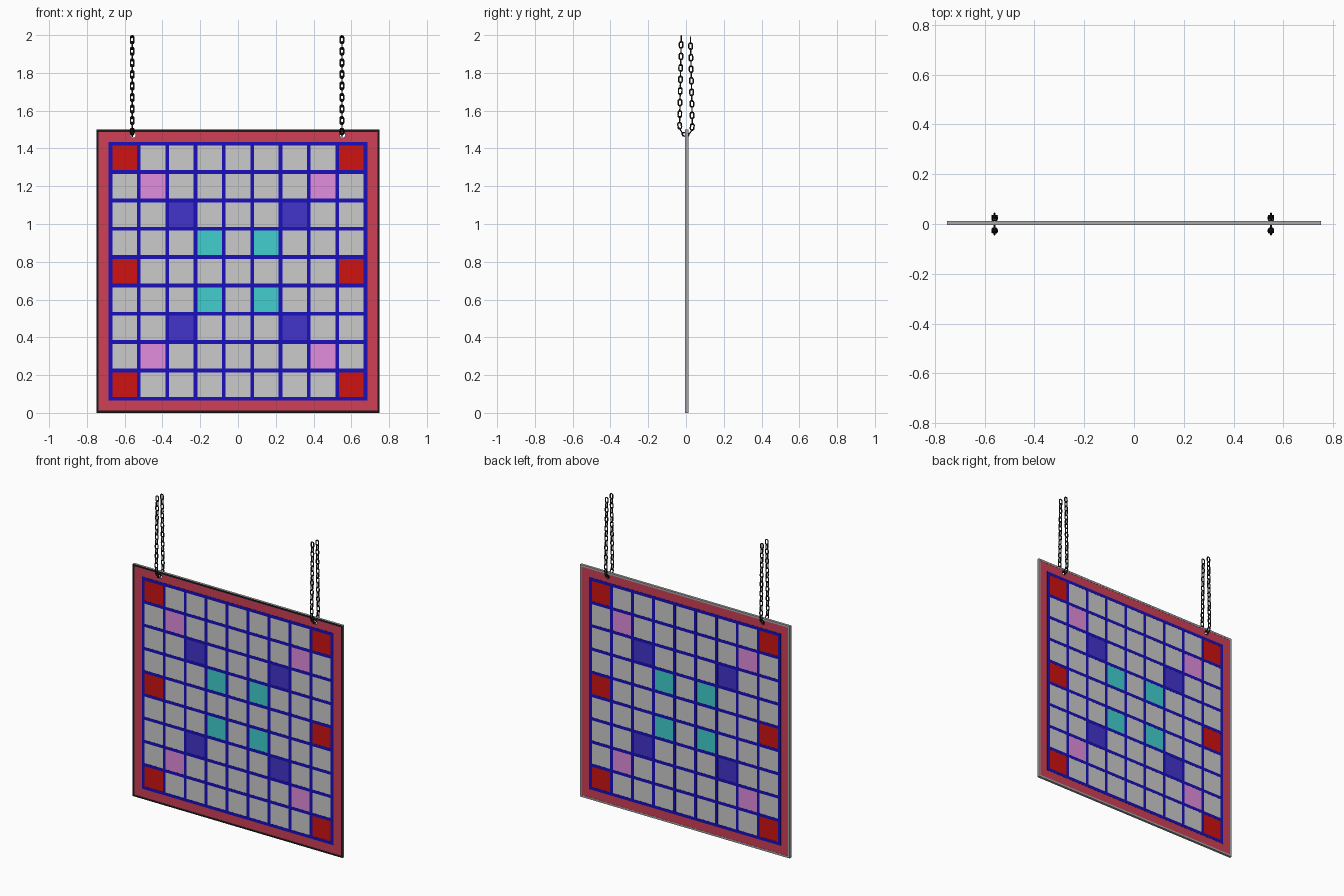
import bpy, bmesh, math
from mathutils import Vector, Matrix

if "Cube" in bpy.data.objects:
    bpy.data.objects.remove(bpy.data.objects["Cube"])

BY = 0.004      # board mid-plane
CZ = 0.75       # board centre height
PITCH = 0.15    # tile spacing


def mat(name, rgb):
    m = bpy.data.materials.new(name)
    m.diffuse_color = (*rgb, 1)
    m.use_nodes = True
    m.node_tree.nodes["Principled BSDF"].inputs["Base Color"].default_value = m.diffuse_color
    return m


RED = mat("red", (0.62, 0.006, 0.006))
PINK = mat("pink", (0.75, 0.27, 0.72))
INDIGO = mat("indigo", (0.055, 0.033, 0.6))
TEAL = mat("teal", (0.055, 0.62, 0.62))
BORDER = mat("border_red", (0.62, 0.05, 0.09))
LINE = mat("line_blue", (0.01, 0.005, 0.5))
BLACK = mat("black", (0.01, 0.01, 0.01))
CHAIN = mat("dark_metal", (0.015, 0.017, 0.017))


def new_object(name, bm, *mats):
    me = bpy.data.meshes.new(name)
    bm.to_mesh(me)
    bm.free()
    ob = bpy.data.objects.new(name, me)
    bpy.context.collection.objects.link(ob)
    for m in mats:
        me.materials.append(m)
    return ob


def add_box(bm, x, z, w, d, h):
    mtx = Matrix.Translation((x, BY, z)) @ Matrix.Diagonal((w, d, h, 1))
    bmesh.ops.create_cube(bm, size=1, matrix=mtx)


# Red border panel with two chain holes
chain_x = (-0.56, 0.55)
bm = bmesh.new()
add_box(bm, 0, CZ, 1.476, 0.0136, 1.476)
panel = new_object("border_panel", bm, BORDER)

bm = bmesh.new()
for x in chain_x:
    bmesh.ops.create_cone(bm, cap_ends=True, segments=20, radius1=0.014, radius2=0.014, depth=0.1,
                          matrix=Matrix.Translation((x + 0.004, BY, 1.471)) @ Matrix.Rotation(math.pi / 2, 4, 'X'))
cutter = new_object("hole_cutter", bm)
cutter.hide_render = True
cutter.hide_viewport = True
cut = panel.modifiers.new("chain_holes", 'BOOLEAN')
cut.operation = 'DIFFERENCE'
cut.object = cutter
cut.solver = 'EXACT'

# Outer rim: grey sides and back, black front
bm = bmesh.new()
for s in (-1, 1):
    add_box(bm, s * 0.744, CZ, 0.012, 0.016, 1.5)
    add_box(bm, 0, CZ + s * 0.744, 1.476, 0.016, 0.012)
bm.normal_update()
for f in bm.faces:
    f.material_index = 1 if f.normal.y < -0.9 else 0
new_object("outer_rim", bm, mat("rim_grey", (0.4, 0.4, 0.4)), BLACK)

# Blue dividing lines
bm = bmesh.new()
for i in range(10):
    p = (i - 4.5) * PITCH
    add_box(bm, p, CZ, 0.02, 0.0158, 1.37)
    for j in range(9):
        add_box(bm, (j - 4) * PITCH, CZ + p, 0.13, 0.0158, 0.02)
new_object("grid_lines", bm, LINE)

# Tiles grouped by colour, symmetric in both directions
special = {(4, 4): RED, (4, 0): RED, (3, 3): PINK, (2, 2): INDIGO, (1, 1): TEAL}
groups = {}
for c in range(-4, 5):
    for r in range(-4, 5):
        groups.setdefault(special.get((abs(c), abs(r))), []).append((c, r))
for m, cells in groups.items():
    bm = bmesh.new()
    for c, r in cells:
        add_box(bm, c * PITCH, CZ + r * PITCH, 0.13, 0.0148, 0.13)
    new_object((m.name if m else "grey") + "_tiles", bm, *([m] if m else []))


def add_link(bm, mtx, length=0.042, width=0.026, r=0.0038, arc=8, sides=6):
    """Oval link along local z, lying in the local xz plane."""
    R = width / 2 - r
    half = length / 2 - width / 2
    rings = []
    for end in (1, -1):
        for k in range(arc + 1):
            a = math.pi * k / arc + (0 if end == 1 else math.pi)
            out = Vector((math.cos(a), 0, math.sin(a)))
            c = out * R + Vector((0, 0, end * half))
            rings.append([bm.verts.new(mtx @ (c + out * r * math.cos(t) + Vector((0, r * math.sin(t), 0))))
                          for t in (2 * math.pi * s / sides for s in range(sides))])
    for i, a in enumerate(rings):
        b = rings[(i + 1) % len(rings)]
        for s in range(sides):
            n = (s + 1) % sides
            bm.faces.new((a[s], a[n], b[n], b[s]))


# Chain path in the yz plane: down the front, through the hole, up the back
path = [Vector((0, y, z)) for y, z in (
    (-0.025, 1.979), (-0.034, 1.53), (-0.032, 1.505), (-0.022, 1.484), (-0.006, 1.474),
    (0.012, 1.475), (0.026, 1.488), (0.033, 1.51), (0.033, 1.54), (0.024, 1.972))]
lengths = [(b - a).length for a, b in zip(path, path[1:])]
total = sum(lengths)


def along(d):
    d = min(max(d, 0), total)
    for a, b, l in zip(path, path[1:], lengths):
        if d <= l + 1e-9:
            return a.lerp(b, min(d / l, 1))
        d -= l
    return path[-1]


count = 2 * round(total / 0.031 / 2)
for side, x in zip(("left", "right"), chain_x):
    bm = bmesh.new()
    for i in range(count + 1):
        d = total * i / count
        t = (along(d + 0.012) - along(d - 0.012)).normalized()
        u = Vector((1, 0, 0))
        v = t.cross(u)
        if i % 2:
            u, v = v, -u
        m = Matrix((u, v, t)).transposed().to_4x4()
        add_link(bm, Matrix.Translation(along(d) + Vector((x, 0, 0))) @ m)
    bmesh.ops.recalc_face_normals(bm, faces=bm.faces)
    ob = new_object(side + "_chain", bm, CHAIN)
    for p in ob.data.polygons:
        p.use_smooth = True
